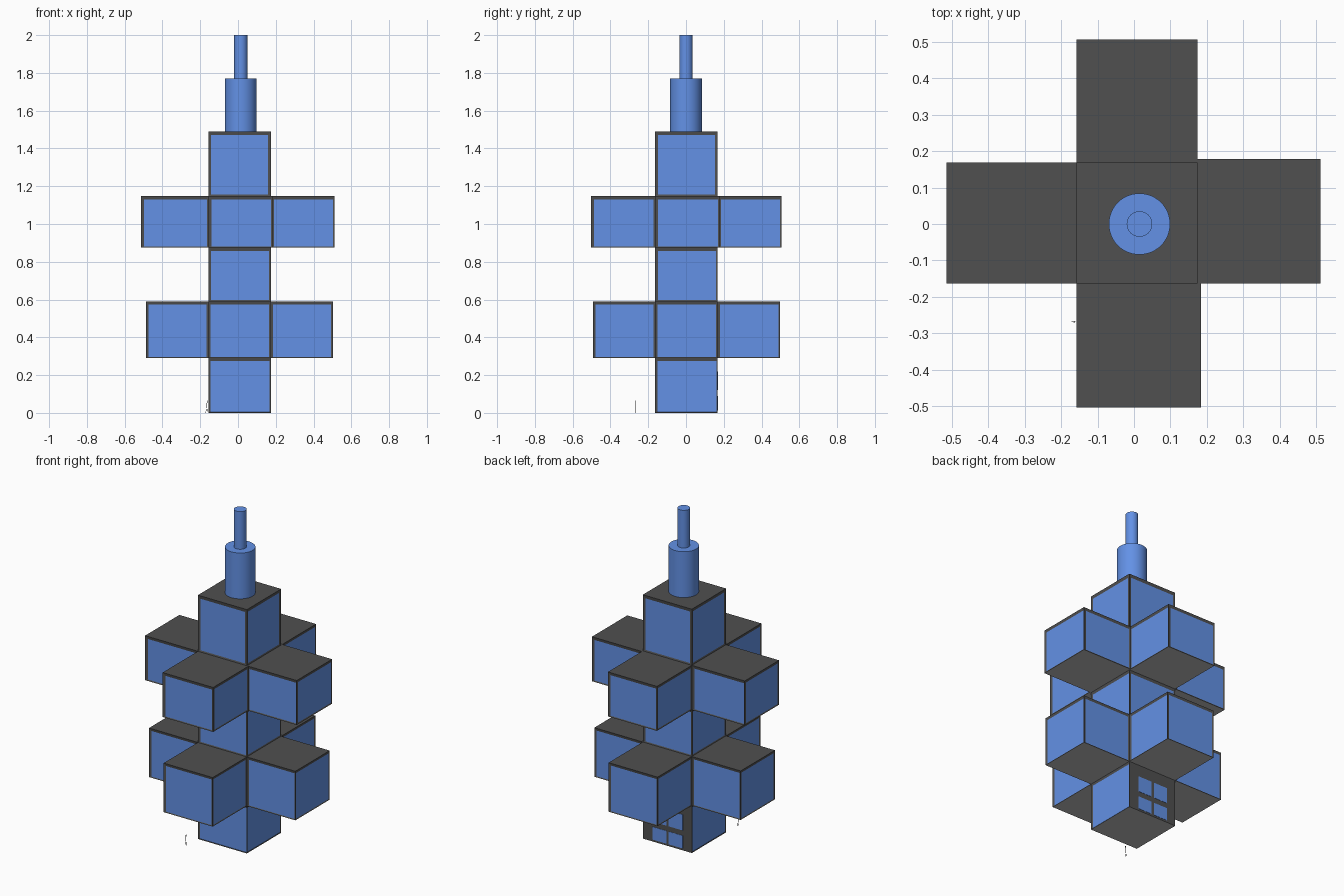
import bpy
import bmesh
from mathutils import Vector

cube = bpy.data.objects.get("Cube")
if cube:
    bpy.data.objects.remove(cube, do_unlink=True)


def material(name, rgb):
    m = bpy.data.materials.new(name)
    m.use_nodes = True
    m.diffuse_color = (*rgb, 1)
    m.node_tree.nodes["Principled BSDF"].inputs["Base Color"].default_value = (*rgb, 1)
    return m


GREY = material("dark grey frame", (0.08, 0.08, 0.08))
BLUE = material("blue glass", (0.125, 0.285, 0.79))
PALE = material("light grey underside", (0.5, 0.5, 0.5))
UP = Vector((0, 0, 1))


def finish(name, bm, *mats):
    mesh = bpy.data.meshes.new(name)
    bm.to_mesh(mesh)
    bm.free()
    for m in mats:
        mesh.materials.append(m)
    obj = bpy.data.objects.new(name, mesh)
    bpy.context.collection.objects.link(obj)
    return obj


def block(lo, hi):
    lo, hi = Vector(lo), Vector(hi)
    bm = bmesh.new()
    bmesh.ops.create_cube(bm, size=1)
    bmesh.ops.scale(bm, vec=hi - lo, verts=bm.verts)
    bmesh.ops.translate(bm, vec=(lo + hi) / 2, verts=bm.verts)
    bm.normal_update()
    return bm


def room(name, lo, hi, glazed=(), rim=0.016, slide=0.003):
    """Block with a pale underside and a recessed pane on each glazed side."""
    bm = block(lo, hi)
    for f in bm.faces:
        if f.normal.z < -0.9:
            f.material_index = 2
    panes = [f for f in bm.faces
             if any(f.normal.dot(Vector(d)) > 0.9 for d in glazed)]
    if panes:
        bmesh.ops.inset_individual(bm, faces=panes, thickness=rim, depth=-0.003)
        for f in panes:
            f.material_index = 1
            # Panes sit slightly low and to one side in their frames
            shift = UP.cross(f.normal) * slide - UP * 0.005
            bmesh.ops.translate(bm, vec=shift, verts=f.verts)
    finish(name, bm, GREY, BLUE, PALE)


def cylinder(name, x, y, r, z0, z1):
    bm = bmesh.new()
    bmesh.ops.create_cone(bm, cap_ends=True, segments=48, radius1=r, radius2=r, depth=z1 - z0)
    bmesh.ops.translate(bm, vec=(x, y, (z0 + z1) / 2), verts=bm.verts)
    obj = finish(name, bm, BLUE)
    bpy.ops.object.select_all(action="DESELECT")
    obj.select_set(True)
    bpy.context.view_layer.objects.active = obj
    bpy.ops.object.shade_smooth_by_angle()


FRONT, BACK, LEFT, RIGHT = (0, -1, 0), (0, 1, 0), (1, 0, 0), (-1, 0, 0)
ALL = (FRONT, BACK, LEFT, RIGHT)
X0, X1, Y0, Y1 = -0.157, 0.174, -0.163, 0.168

# Central stack of blocks
room("entrance_block", (X0, Y0, 0), (X1, Y1, 0.29), glazed=(FRONT, LEFT, RIGHT), rim=0.013)
room("lower_core", (X0, Y0, 0.29), (X1, Y1, 0.59))
room("middle_block", (X0, Y0, 0.59), (X1, Y1, 0.875), glazed=ALL, rim=0.017)
room("upper_core", (X0, Y0, 0.875), (X1, Y1, 1.147))
room("top_block", (X0, Y0, 1.147), (X1, Y1, 1.49), glazed=ALL, rim=0.02, slide=0)


# Four projecting rooms per cross-shaped floor
def floor_arms(level, z0, z1, left, right, front, back, extra, rim, slide):
    rooms = {
        "left": ((X1, Y0, z0), (left, Y1 + extra, z1), RIGHT),
        "right": ((right, Y0, z0), (X0, Y1, z1), LEFT),
        "front": ((X0, front, z0), (X1 + extra, Y0, z1), BACK),
        "back": ((X0, Y1, z0), (X1, back, z1), FRONT),
    }
    for side, (lo, hi, inner) in rooms.items():
        room(f"{level}_{side}_room", lo, hi, rim=rim, slide=slide,
             glazed=[d for d in ALL if d != inner])


floor_arms("lower", 0.29, 0.59, 0.502, -0.487, -0.493, 0.498, 0, 0.015, 0.002)
floor_arms("upper", 0.875, 1.147, 0.511, -0.514, -0.503, 0.505, 0.01, 0.017, 0.004)

# Four door panes on the back of the entrance block
for side, (xa, xb) in {"left": (0.014, 0.108), "right": (-0.096, -0.002)}.items():
    for row, (za, zb) in {"lower": (0.012, 0.09), "upper": (0.122, 0.218)}.items():
        finish(f"door_pane_{side}_{row}",
               block((xa, Y1 - 0.002, za), (xb, Y1 + 0.0015, zb)), BLUE)

# Mast
cylinder("mast_base", 0.015, 0, 0.084, 1.49, 1.77)
cylinder("mast_tip", 0.015, 0, 0.035, 1.77, 2.0)


# Tiny slender person by the front corner
def limb(name, a, b, r):
    a, b = Vector(a), Vector(b)
    bm = bmesh.new()
    bmesh.ops.create_cone(bm, cap_ends=True, segments=6, radius1=r, radius2=r, depth=(b - a).length)
    bmesh.ops.rotate(bm, cent=(0, 0, 0), verts=bm.verts,
                     matrix=UP.rotation_difference(b - a).to_matrix())
    bmesh.ops.translate(bm, vec=(a + b) / 2, verts=bm.verts)
    finish(name, bm, GREY)


px, py = -0.165, -0.268
limb("person_left_leg", (px + 0.004, py, 0), (px, py, 0.032), 0.001)
limb("person_right_leg", (px - 0.006, py, 0), (px, py, 0.032), 0.001)
limb("person_body", (px, py, 0.03), (px + 0.001, py, 0.055), 0.0015)
limb("person_head", (px + 0.001, py, 0.055), (px + 0.002, py, 0.065), 0.0018)
